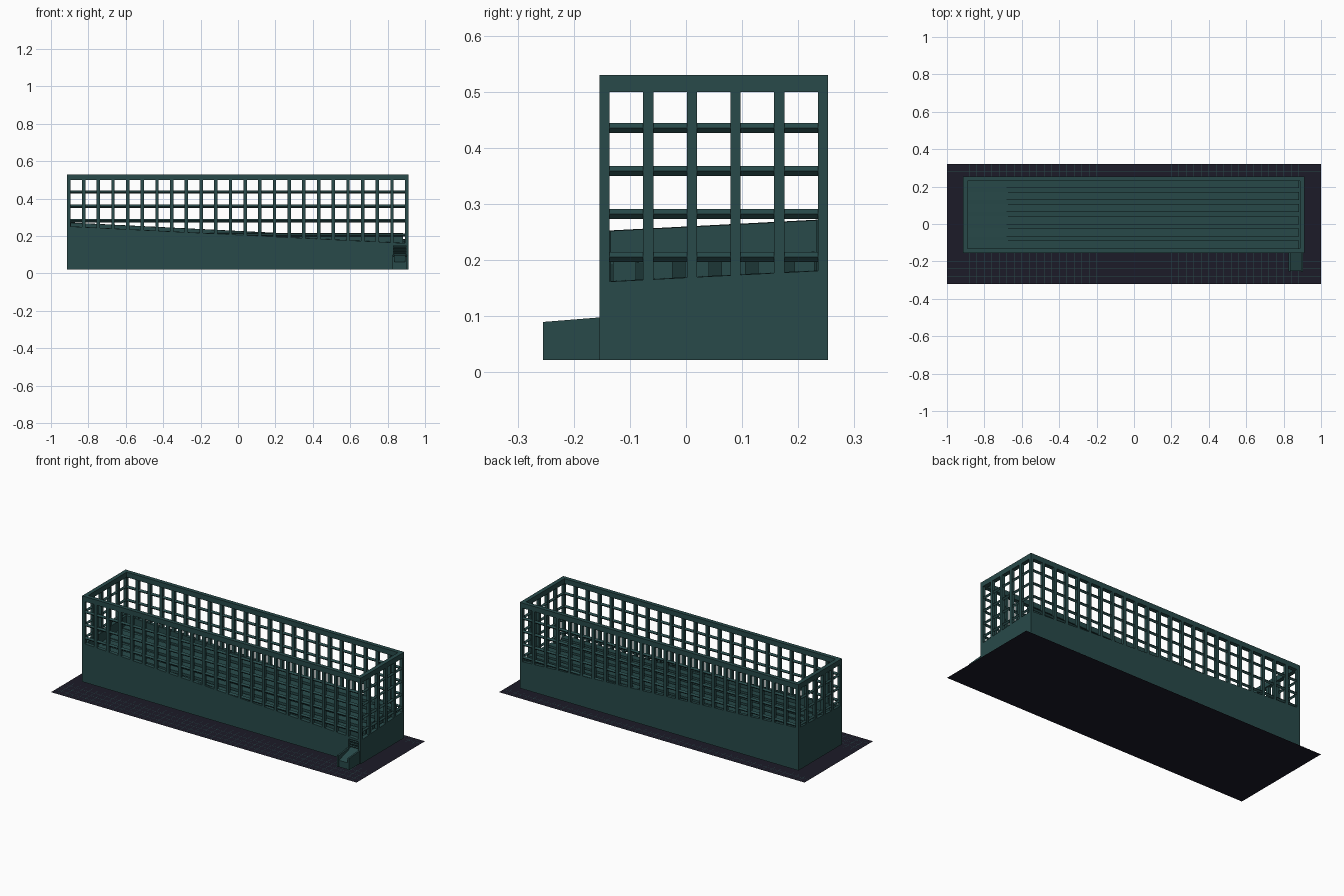
import bpy, bmesh

if "Cube" in bpy.data.objects:
    bpy.data.objects.remove(bpy.data.objects["Cube"])

def material(name, rgb):
    m = bpy.data.materials.new(name)
    m.diffuse_color = (*rgb, 1)
    m.use_nodes = True
    m.node_tree.nodes["Principled BSDF"].inputs["Base Color"].default_value = m.diffuse_color
    return m

TEAL = material("dark slate teal", (0.021, 0.068, 0.068))
NAVY = material("dark navy", (0.0115, 0.0105, 0.021))

X0, X1, Y0, Y1 = -0.913, 0.911, -0.154, 0.253   # outer walls
ZB, ZT = 0.022, 0.53                            # wall bottom and top
POST = 0.018
W = 0.02                                        # wall thickness

def wall_z(x, y):
    """Tilted wall top: falls towards +x and towards -y."""
    return 0.217 - 0.05 * x + 0.052 * (y - 0.05)

def aisle_z(x, y):
    """Floor between the benches, with a gentler fall than the walls."""
    return 0.183 - 0.022 * x + 0.052 * (y - 0.05)

def bench_z(x, y):
    return 0.206 + 0.052 * (y - 0.05)

def finish(name, bm, mat):
    bmesh.ops.recalc_face_normals(bm, faces=bm.faces)
    me = bpy.data.meshes.new(name)
    bm.to_mesh(me)
    bm.free()
    me.materials.append(mat)
    ob = bpy.data.objects.new(name, me)
    bpy.context.collection.objects.link(ob)
    return ob

def block(bm, x0, x1, y0, y1, z0, z1):
    """Box; z0 and z1 may be functions of (x, y) for tilted faces."""
    h = lambda z, x, y: z(x, y) if callable(z) else z
    ring = [(x0, y0), (x1, y0), (x1, y1), (x0, y1)]
    lo = [bm.verts.new((x, y, h(z0, x, y))) for x, y in ring]
    hi = [bm.verts.new((x, y, h(z1, x, y))) for x, y in ring]
    bm.faces.new(lo[::-1])
    bm.faces.new(hi)
    for i in range(4):
        j = (i + 1) % 4
        bm.faces.new((lo[i], lo[j], hi[j], hi[i]))

def sheet(bm, x0, x1, y0, y1, z):
    """Flat rectangle facing up."""
    bm.faces.new([bm.verts.new(p) for p in
                  ((x0, y0, z), (x1, y0, z), (x1, y1, z), (x0, y1, z))])

def diamond_bar(bm, a, b, axis, c, z, r):
    """Bar along an axis with a square section standing on its edge."""
    ends = []
    for t in (a, b):
        sec = [(c - r, z), (c, z - r), (c + r, z), (c, z + r)]
        ends.append([bm.verts.new((t, s, k) if axis == 'x' else (s, t, k)) for s, k in sec])
    p, q = ends
    bm.faces.new(p)
    bm.faces.new(q[::-1])
    for i in range(4):
        j = (i + 1) % 4
        bm.faces.new((p[i], p[j], q[j], q[i]))

# Perimeter walls with a tilted top and a doorway in the front
DX0, DX1 = 0.832, 0.898
bm = bmesh.new()
block(bm, X0, DX0, Y0, Y0 + W, ZB, wall_z)
block(bm, DX1, X1, Y0, Y0 + W, ZB, wall_z)
block(bm, DX0, DX1, Y0, Y0 + W, 0.15, wall_z)
block(bm, X0, X1, Y1 - W, Y1, ZB, wall_z)
block(bm, X0, X0 + W, Y0 + W, Y1 - W, ZB, wall_z)
block(bm, X1 - W, X1, Y0 + W, Y1 - W, ZB, wall_z)
finish("perimeter_walls", bm, TEAL)

# Inner floor, seen between the benches
bm = bmesh.new()
block(bm, X0 + W, X1 - W, Y0 + W, Y1 - W, ZB, aisle_z)
finish("inner_floor", bm, TEAL)

# Long level benches separated by narrow aisles
bm = bmesh.new()
edges = [Y0 + 0.024]
for i in range(5):
    y = -0.089 + i * 0.065
    edges += [y, y + 0.022]
edges.append(Y1 - 0.024)
for y0, y1 in zip(edges[::2], edges[1::2]):
    block(bm, X0 + W, X1 - 0.03, y0, y1, 0.15, bench_z)
finish("benches", bm, TEAL)

# Upright posts around the four sides
def spread(a, b, n):
    return [a + (b - a) * i / n for i in range(n + 1)]

h = POST / 2
bm = bmesh.new()
for x in spread(X0 + h, X1 - h, 23):
    for y in (Y0 + h, Y1 - h):
        block(bm, x - h, x + h, y - h, y + h, 0.15, 0.502)
for y in spread(Y0 + h, Y1 - h, 5)[1:-1]:
    for x in (X0 + h, X1 - h):
        block(bm, x - h, x + h, y - h, y + h, 0.15, 0.502)
finish("posts", bm, TEAL)

# Horizontal rails between the posts
R = 0.0089
bm = bmesh.new()
for z in (0.206, 0.282, 0.359, 0.436):
    for y in (Y0 + h, Y1 - h):
        diamond_bar(bm, X0 + h, X1 - h, 'x', y, z, R)
    for x in (X0 + h, X1 - h):
        diamond_bar(bm, Y0 + h, Y1 - h, 'y', x, z, R)
finish("rails", bm, TEAL)

# Top rim
T = 0.024
bm = bmesh.new()
for y0, y1 in ((Y0, Y0 + T), (Y1 - T, Y1)):
    block(bm, X0, X1, y0, y1, 0.50, ZT)
for x0, x1 in ((X0, X0 + T), (X1 - T, X1)):
    block(bm, x0, x1, Y0 + T, Y1 - T, 0.50, ZT)
finish("top_rim", bm, TEAL)

# Entrance side walls and the ramp between them
bm = bmesh.new()
side_z = lambda x, y: 0.098 + 0.08 * (y - Y0)
for x0, x1 in ((DX0 - 0.006, DX0 + 0.004), (DX1 - 0.004, DX1 + 0.006)):
    block(bm, x0, x1, -0.255, Y0, ZB, side_z)
finish("entrance_walls", bm, TEAL)
bm = bmesh.new()
block(bm, DX0, DX1, -0.25, Y0 + W, ZB, lambda x, y: 0.09 + 0.3 * (y - Y0))
finish("entrance_ramp", bm, TEAL)

# Slats across the doorway
bm = bmesh.new()
for z in (0.108, 0.123, 0.138):
    diamond_bar(bm, DX0, DX1, 'x', Y0 + 0.01, z, 0.005)
finish("doorway_slats", bm, TEAL)

# Paved ground sheet
bm = bmesh.new()
sheet(bm, -1, 1, -0.32, 0.32, 0)
finish("paving", bm, NAVY)

# Fine grid of joints on the paving
bm = bmesh.new()
J = 0.0009
for i in range(-24, 25):
    x = i * 0.04
    for y0, y1 in ((-0.32, Y0), (Y1, 0.32)):
        sheet(bm, x - J, x + J, y0, y1, 0.0012)
for y in (-0.28, -0.24, -0.2, 0.28):
    sheet(bm, -1, 1, y - J, y + J, 0.0016)
finish("paving_joints", bm, TEAL)
